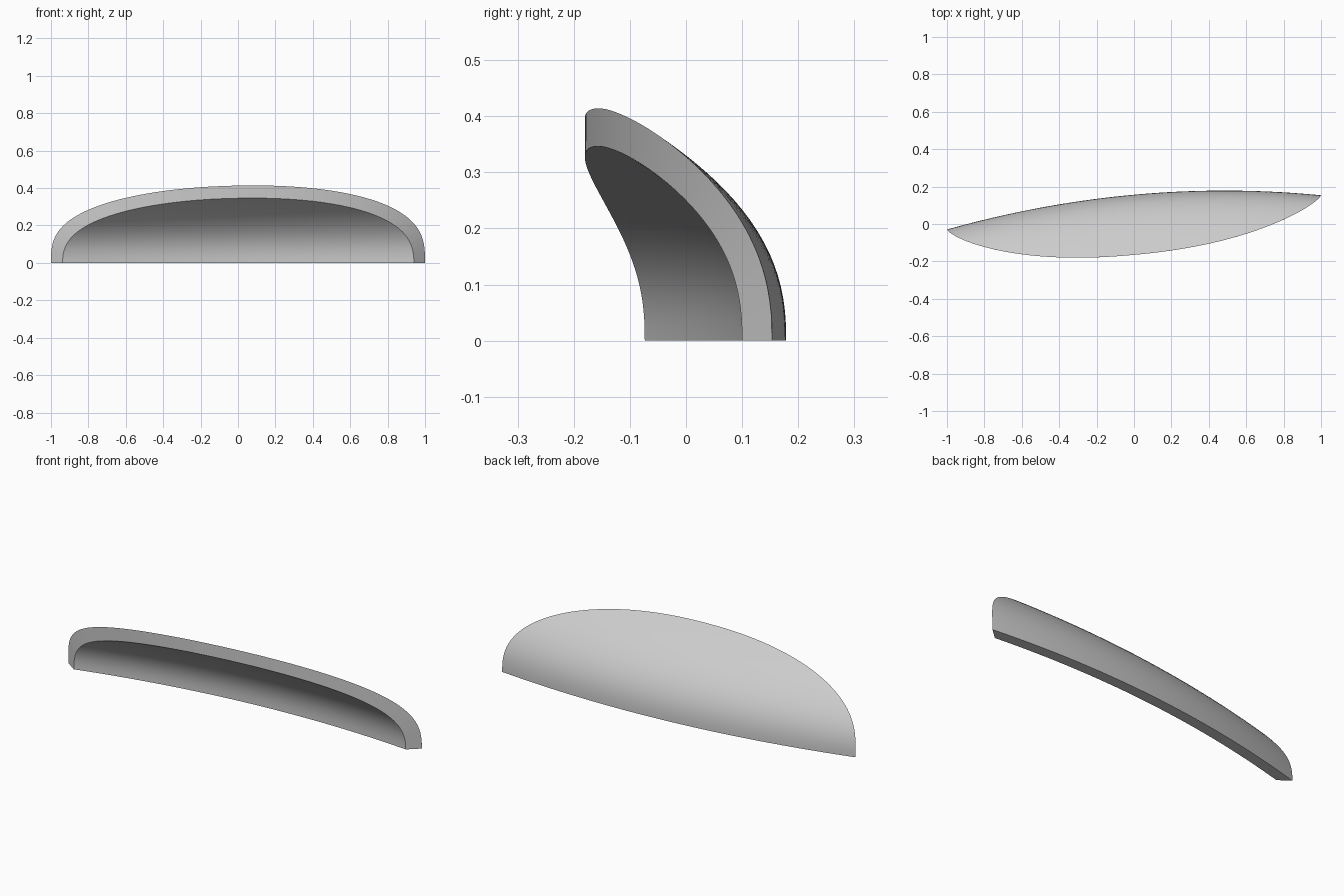
import bpy, bmesh, math

cube = bpy.data.objects.get("Cube")
if cube:
    bpy.data.objects.remove(cube, do_unlink=True)

WALL = 0.059       # shell thickness
REACH = 0.3215     # forward reach of the section at mid-span
HEIGHT = 0.414     # height of the section at mid-span
POWER = 2.38       # how the section curls forward with height
COLS, ROWS = 96, 20


def base_y(x):
    """Curve that the back of the shell follows along the ground."""
    return 0.062 + 0.0915 * x + 0.0945 * (1 - x * x)


def lean(x):
    """Stretch of the section where the base curve runs at a slant."""
    return math.sqrt(1 + (0.0915 - 0.189 * x) ** 2)


def depth(x):
    """Distance from the base curve to the upright front cut."""
    cut = 0.227 * max(0, 1 - abs(x) ** 2.2) ** 0.75
    return (0.0945 * (1 - x * x) + cut) / lean(x)


def section(x, s, inset):
    """Forward distance and height on the section, set in along its normal."""
    tall = HEIGHT * (1 + 0.04 * x)
    slope = POWER * REACH / tall * s ** (POWER - 1)
    n = inset / math.hypot(1, slope)
    return REACH * s ** POWER + n, tall * s - slope * n


def bisect(low, high, below):
    """Find where the test stops holding between two values."""
    for _ in range(40):
        m = (low + high) / 2
        low, high = (m, high) if below(m) else (low, m)
    return low


def add_wall(bm, inset, x_left, x_right):
    """Grid of vertices from the ground up to the front cut."""
    grid = []
    for i in range(COLS + 1):
        u = math.sin(math.pi * (i / COLS - 0.5))
        x = (x_left + x_right) / 2 + u * (x_right - x_left) / 2
        top = bisect(0, 1.2, lambda s: section(x, s, inset)[0] < depth(x))
        column = []
        for j in range(ROWS + 1):
            forward, z = section(x, top * j / ROWS, inset)
            column.append(bm.verts.new((x, base_y(x) - forward * lean(x), z)))
        grid.append(column)
    return grid


# Outer and inner walls, joined by the rim and the flat underside
inner_left = -bisect(0.5, 1, lambda x: depth(-x) > WALL)
inner_right = bisect(0.5, 1, lambda x: depth(x) > WALL)
bm = bmesh.new()
outer = add_wall(bm, 0, -1, 1)
inner = add_wall(bm, WALL, inner_left, inner_right)
for i in range(COLS):
    for g in (outer, inner):
        for j in range(ROWS):
            bm.faces.new((g[i][j], g[i + 1][j], g[i + 1][j + 1], g[i][j + 1]))
    for j in (0, ROWS):
        bm.faces.new((outer[i][j], outer[i + 1][j], inner[i + 1][j], inner[i][j]))
bmesh.ops.remove_doubles(bm, verts=bm.verts, dist=0.0002)
bmesh.ops.recalc_face_normals(bm, faces=bm.faces)

mesh = bpy.data.meshes.new("curved_shell")
bm.to_mesh(mesh)
bm.free()
shell = bpy.data.objects.new("curved_shell", mesh)
bpy.context.collection.objects.link(shell)

# Plain grey finish
grey = bpy.data.materials.new("light_grey")
grey.use_nodes = True
colour = (0.6, 0.6, 0.6, 1)
grey.diffuse_color = colour
for node in grey.node_tree.nodes:
    if node.type == 'BSDF_PRINCIPLED':
        node.inputs["Base Color"].default_value = colour
mesh.materials.append(grey)

bpy.ops.object.select_all(action='DESELECT')
shell.select_set(True)
bpy.context.view_layer.objects.active = shell
bpy.ops.object.shade_smooth_by_angle(angle=math.radians(30))
